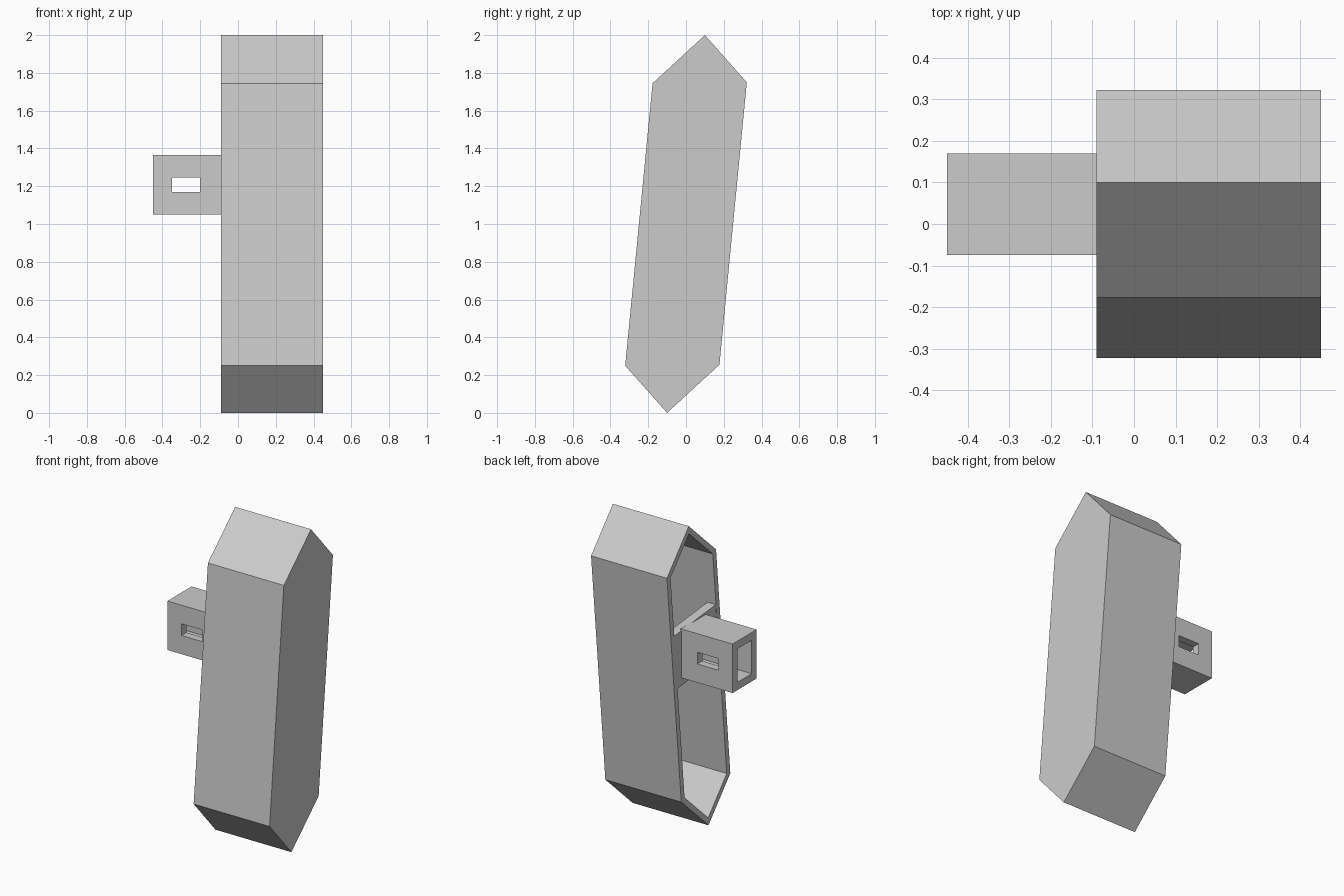
import bpy
import bmesh
from mathutils import Vector

if "Cube" in bpy.data.objects:
    bpy.data.objects.remove(bpy.data.objects["Cube"], do_unlink=True)

# One plain grey for everything
grey = bpy.data.materials.new("plain_grey")
grey.use_nodes = True
colour = (0.6, 0.6, 0.6, 1.0)
grey.diffuse_color = colour
grey.node_tree.nodes["Principled BSDF"].inputs["Base Color"].default_value = colour


def prism(name, profile, x_open, x_closed, wall=0.0, depth=0.0):
    """Extrude a (y, z) profile along x; wall and depth hollow it from the x_open end."""
    bm = bmesh.new()
    cap = bm.faces.new([bm.verts.new((x_open, y, z)) for y, z in profile])
    ext = bmesh.ops.extrude_face_region(bm, geom=[cap], use_keep_orig=True)
    moved = [g for g in ext["geom"] if isinstance(g, bmesh.types.BMVert)]
    bmesh.ops.translate(bm, verts=moved, vec=Vector((x_closed - x_open, 0, 0)))
    bmesh.ops.recalc_face_normals(bm, faces=bm.faces[:])
    if wall:
        mouth = min(bm.faces, key=lambda f: f.calc_center_median().x)
        bmesh.ops.inset_individual(bm, faces=[mouth], thickness=wall, use_even_offset=True)
        pocket = bmesh.ops.extrude_discrete_faces(bm, faces=[mouth])["faces"][0]
        bmesh.ops.translate(bm, verts=pocket.verts[:], vec=Vector((depth, 0, 0)))
    mesh = bpy.data.meshes.new(name)
    bm.to_mesh(mesh)
    bm.free()
    mesh.materials.append(grey)
    obj = bpy.data.objects.new(name, mesh)
    bpy.context.collection.objects.link(obj)
    return obj


def rectangle(y0, y1, z0, z1):
    return [(y0, z0), (y1, z0), (y1, z1), (y0, z1)]


# Leaning six-sided shell, open on its right side; the profile has half-turn symmetry
half = [(0.10, 1.0), (0.322, 0.75), (0.177, -0.745)]
outline = [(y, 1 + z) for y, z in half] + [(-y, 1 - z) for y, z in half]
prism("shell", outline, -0.09, 0.45, wall=0.035, depth=0.505)

# Cross plate spanning the mouth of the shell, leaning with it
prism("cross_plate", [(-0.19, 1.391), (0.265, 1.346), (0.23, 0.996), (-0.225, 1.041)],
      -0.088, -0.03)

# Square socket, open at its outer end
socket = prism("socket", rectangle(-0.075, 0.17, 1.05, 1.365), -0.45, -0.08,
               wall=0.05, depth=0.35)

# Slot cut through the front and back of the socket
cutter = prism("slot_cutter", rectangle(-0.3, 0.4, 1.17, 1.245), -0.35, -0.2)
cutter.hide_render = True
cut = socket.modifiers.new("slot", 'BOOLEAN')
cut.operation = 'DIFFERENCE'
cut.solver = 'EXACT'
cut.object = cutter
bpy.context.view_layer.objects.active = socket
bpy.ops.object.modifier_apply(modifier=cut.name)
bpy.data.objects.remove(cutter, do_unlink=True)
